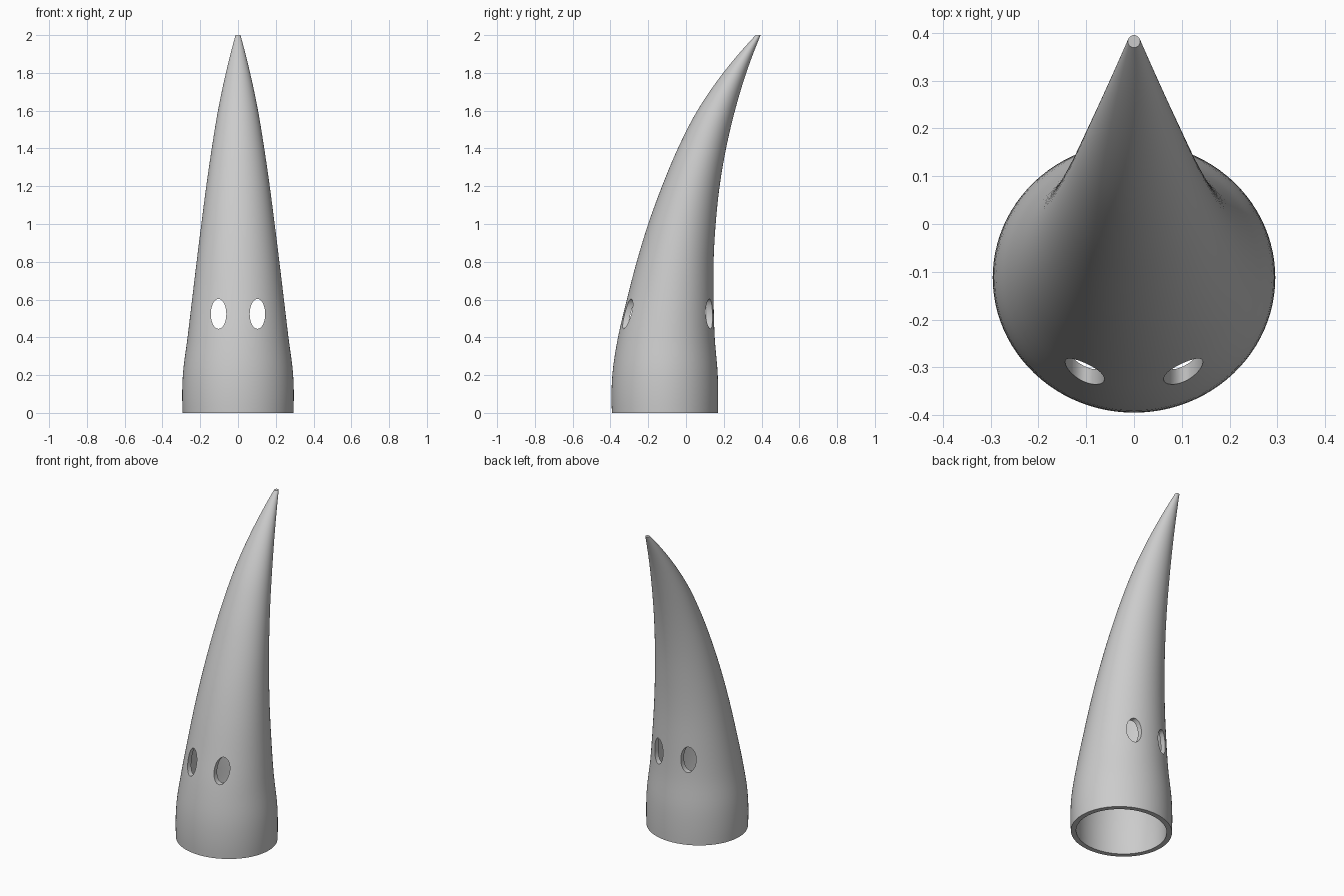
import bpy, bmesh, math
from mathutils import Matrix

cube = bpy.data.objects.get("Cube")
if cube:
    bpy.data.objects.remove(cube, do_unlink=True)

SIDES = 96
WALL = 0.03
STEP = 0.2

# Outline at equal height steps: half width, front edge, back edge
HALF_WIDTH = [0.293, 0.292, 0.267, 0.243, 0.219, 0.194, 0.168, 0.139, 0.106, 0.064, 0.013]
FRONT = [-0.392, -0.39, -0.36, -0.313, -0.261, -0.2, -0.127, -0.043, 0.06, 0.197, 0.369]
BACK = [0.169, 0.168, 0.152, 0.146, 0.146, 0.157, 0.178, 0.212, 0.259, 0.319, 0.395]


def smooth_value(values, z):
    """Catmull-Rom reading of an outline at height z."""
    i = min(int(z / STEP), len(values) - 2)
    t = z / STEP - i
    b, c = values[i], values[i + 1]
    d = values[i + 2] if i + 2 < len(values) else 3 * (c - b) + values[i - 1]
    a = values[i - 1] if i else 3 * (b - c) + d
    return b + t / 2 * (c - a + t * (2*a - 5*b + 4*c - d + t * (3 * (b - c) + d - a)))


def ring(bm, z, inset=0):
    front, back = smooth_value(FRONT, z), smooth_value(BACK, z)
    rx = smooth_value(HALF_WIDTH, z) - inset
    ry = (back - front) / 2 - inset
    mid = (front + back) / 2
    angles = [math.tau * k / SIDES for k in range(SIDES)]
    return [bm.verts.new((rx * math.cos(a), mid + ry * math.sin(a), z)) for a in angles]


def bridge(bm, low, high):
    for k in range(SIDES):
        n = (k + 1) % SIDES
        bm.faces.new((low[k], low[n], high[n], high[k]))


def finish(bm, name):
    bmesh.ops.recalc_face_normals(bm, faces=bm.faces)
    mesh = bpy.data.meshes.new(name)
    bm.to_mesh(mesh)
    bm.free()
    obj = bpy.data.objects.new(name, mesh)
    bpy.context.collection.objects.link(obj)
    return obj


grey = bpy.data.materials.new("plain grey")
grey.use_nodes = True
colour = (0.6, 0.6, 0.6, 1)
grey.diffuse_color = colour
grey.node_tree.nodes["Principled BSDF"].inputs["Base Color"].default_value = colour

# Hollow curved horn: inner wall down from its closed top, outer wall up to the tip
bm = bmesh.new()
inner = [ring(bm, 0.04 * k, WALL) for k in range(45, -1, -1)]
outer = [ring(bm, 0.04 * k) for k in range(51)]
loops = inner + outer
for low, high in zip(loops, loops[1:]):
    bridge(bm, low, high)
bm.faces.new(loops[0])
bm.faces.new(loops[-1])
horn = finish(bm, "curved_horn")
horn.data.materials.append(grey)

# Pair of oval holes passing through front and back
bm = bmesh.new()
for side in (-1, 1):
    place = (Matrix.Translation((side * 0.103, 0, 0.524))
             @ Matrix.Diagonal((0.041, 1, 0.079, 1))
             @ Matrix.Rotation(math.pi / 2, 4, 'X'))
    bmesh.ops.create_cone(bm, cap_ends=True, segments=48, radius1=1, radius2=1,
                          depth=2, matrix=place)
cutter = finish(bm, "oval_hole_cutter")
cutter.hide_render = True

bpy.ops.object.select_all(action='DESELECT')
bpy.context.view_layer.objects.active = horn
horn.select_set(True)
cut = horn.modifiers.new("oval holes", 'BOOLEAN')
cut.operation = 'DIFFERENCE'
cut.solver = 'EXACT'
cut.object = cutter
bpy.ops.object.modifier_apply(modifier=cut.name)
bpy.data.objects.remove(cutter, do_unlink=True)
bpy.ops.object.shade_smooth_by_angle(angle=math.radians(35))
